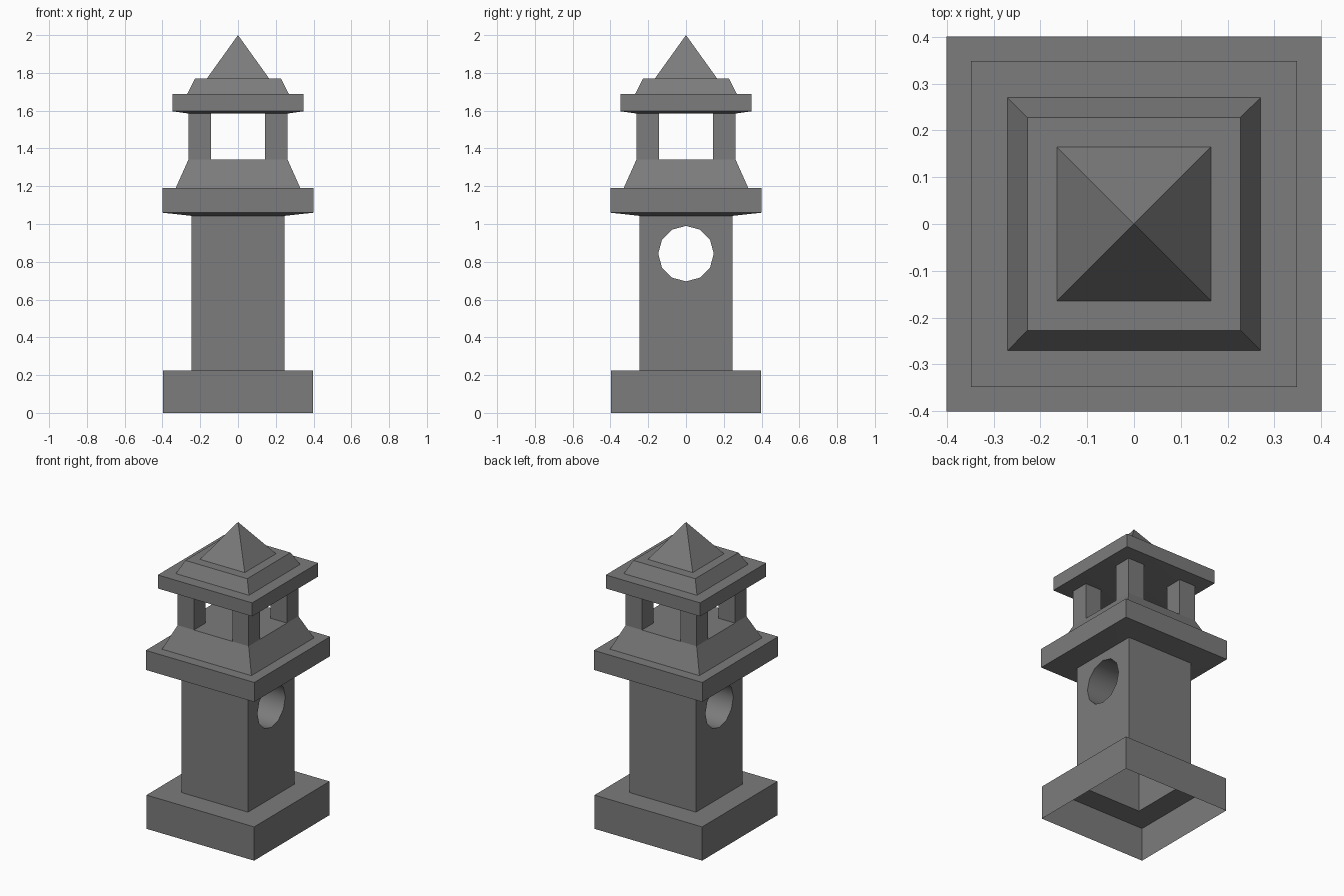
import bpy, bmesh, math
from mathutils import Matrix

if "Cube" in bpy.data.objects:
    bpy.data.objects.remove(bpy.data.objects["Cube"])

stone = bpy.data.materials.new("grey stone")
stone.diffuse_color = (0.2, 0.2, 0.2, 1)
stone.use_nodes = True
stone.node_tree.nodes["Principled BSDF"].inputs["Base Color"].default_value = stone.diffuse_color


def finish(name, bm):
    """Turn a bmesh into a named object with soft shallow edges."""
    mesh = bpy.data.meshes.new(name)
    bm.to_mesh(mesh)
    bm.free()
    mesh.materials.append(stone)
    obj = bpy.data.objects.new(name, mesh)
    bpy.context.collection.objects.link(obj)
    soften(mesh)
    return obj


def soften(mesh):
    for p in mesh.polygons:
        p.use_smooth = True
    mesh.set_sharp_from_angle(angle=math.radians(35))


def square_rings(name, profile, cap_bottom=False, cap_top=False):
    """Square 'lathe': profile is (half width, z) from bottom to top."""
    bm = bmesh.new()
    rings = []
    for h, z in profile:
        if h == 0:
            rings.append([bm.verts.new((0, 0, z))] * 4)
        else:
            rings.append([bm.verts.new((x * h, y * h, z))
                          for x, y in ((-1, -1), (1, -1), (1, 1), (-1, 1))])
    for a, b in zip(rings, rings[1:]):
        for i in range(4):
            j = (i + 1) % 4
            quad = [a[i], a[j], b[j], b[i]]
            bm.faces.new(list(dict.fromkeys(quad)))
    if cap_bottom:
        bm.faces.new(rings[0][::-1])
    if cap_top:
        bm.faces.new(rings[-1])
    return finish(name, bm)


# hollow plinth, open below
square_rings("base_plinth", [(.397, 0), (.397, .225), (.246, .225)])

# column with a round hole running from side to side
column = square_rings("column", [(.246, .225), (.246, 1.046)], True, True)
bm = bmesh.new()
bmesh.ops.create_cone(bm, cap_ends=True, segments=12, radius1=.147, radius2=.147,
                      depth=1, matrix=Matrix.Translation((0, 0, .843)) @ Matrix.Rotation(math.pi / 2, 4, 'Y'))
cutter = finish("hole_cutter", bm)
cutter.hide_render = True
mod = column.modifiers.new("hole", 'BOOLEAN')
mod.operation, mod.solver, mod.object = 'DIFFERENCE', 'EXACT', cutter
bpy.context.view_layer.objects.active = column
bpy.ops.object.modifier_apply(modifier="hole")
bpy.data.objects.remove(cutter)
bm = bmesh.new()
bm.from_mesh(column.data)
bottom = [f for f in bm.faces if f.calc_center_median().z < .23]
bmesh.ops.delete(bm, geom=bottom, context='FACES_ONLY')
bm.to_mesh(column.data)
bm.free()
soften(column.data)

# slab above the column, slightly sloped underneath
square_rings("middle_slab", [(.246, 1.043), (.4, 1.06), (.4, 1.19), (.33, 1.19)])

# lantern: flared skirt, floor and four corner posts
bm = bmesh.new()
steps = (-.262, -.142, .142, .262)
grid = [[bm.verts.new((x, y, 1.342)) for x in steps] for y in steps]
cells = {(i, j): bm.faces.new((grid[j][i], grid[j][i + 1], grid[j + 1][i + 1], grid[j + 1][i]))
         for i in range(3) for j in range(3)}
rim = [e for e in bm.edges if e.is_boundary]
skirt = bmesh.ops.extrude_edge_only(bm, edges=rim)["geom"]
for v in skirt:
    if isinstance(v, bmesh.types.BMVert):
        v.co.x *= .33 / .262
        v.co.y *= .33 / .262
        v.co.z = 1.19
corners = [cells[i, j] for i in (0, 2) for j in (0, 2)]
posts = bmesh.ops.extrude_face_region(bm, geom=corners)["geom"]
for v in posts:
    if isinstance(v, bmesh.types.BMVert):
        v.co.z = 1.588
bmesh.ops.recalc_face_normals(bm, faces=bm.faces[:])
finish("lantern_skirt_and_posts", bm)

# roof: eave slab, bevelled tier and pyramid cap
square_rings("roof_eave", [(.262, 1.585), (.348, 1.597), (.348, 1.687), (.27, 1.687)], cap_bottom=True)
square_rings("roof_tier_and_cap", [(.27, 1.687), (.228, 1.77), (.165, 1.77), (0, 2)])
